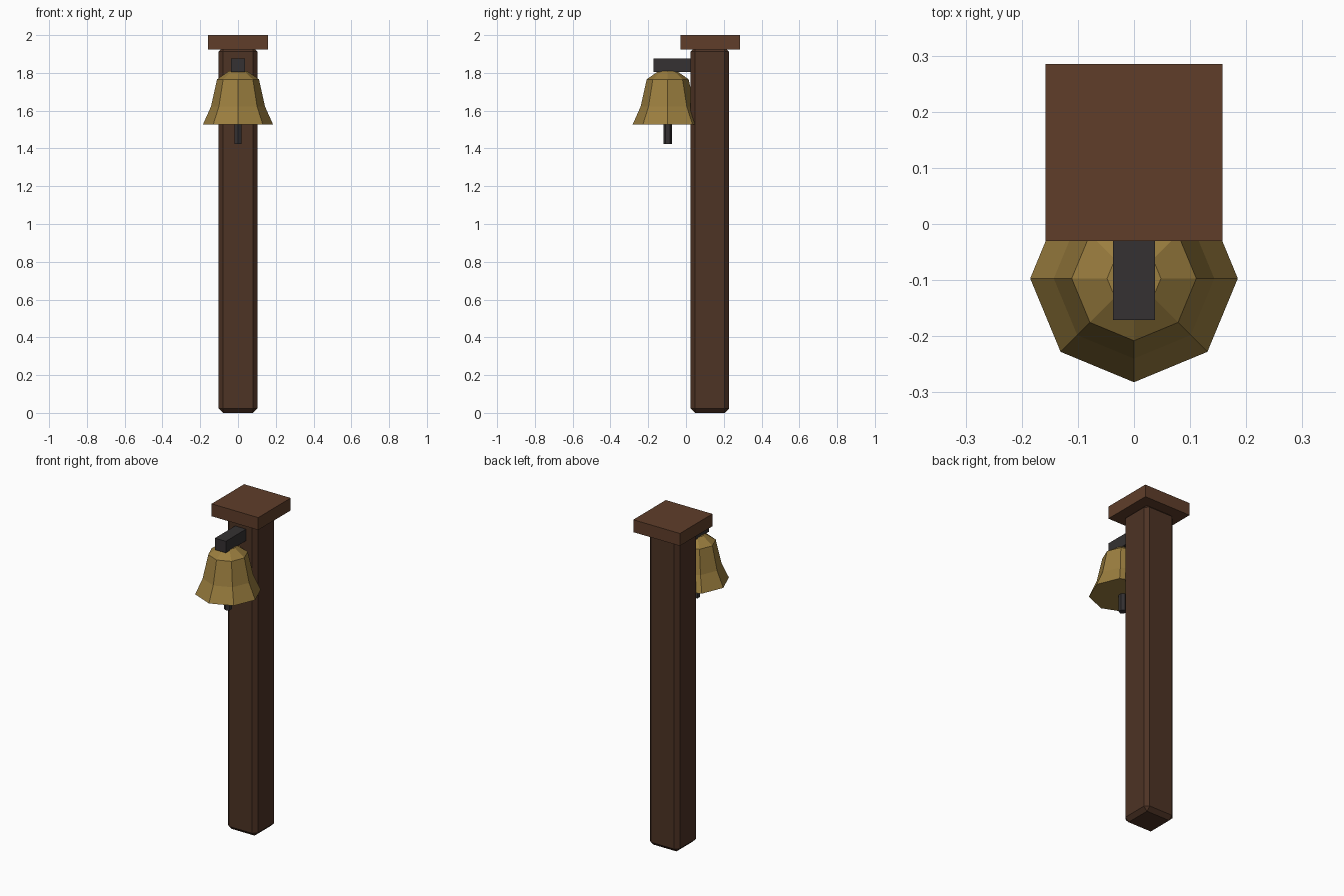
import bpy, bmesh, math

if "Cube" in bpy.data.objects:
    bpy.data.objects.remove(bpy.data.objects["Cube"])


def material(name, rgb):
    m = bpy.data.materials.new(name)
    m.diffuse_color = (*rgb, 1)
    m.use_nodes = True
    m.node_tree.nodes["Principled BSDF"].inputs["Base Color"].default_value = m.diffuse_color
    return m


dark_wood = material("dark_wood", (0.075, 0.033, 0.018))
cap_wood = material("cap_wood", (0.115, 0.048, 0.023))
brass = material("brass", (0.33, 0.21, 0.05))
iron = material("iron", (0.035, 0.031, 0.032))


def finish(bm, name, mat):
    bmesh.ops.recalc_face_normals(bm, faces=bm.faces)
    me = bpy.data.meshes.new(name)
    bm.to_mesh(me)
    bm.free()
    me.materials.append(mat)
    ob = bpy.data.objects.new(name, me)
    bpy.context.collection.objects.link(ob)
    return ob


def box(name, lo, hi, mat, bevel=0):
    bm = bmesh.new()
    bmesh.ops.create_cube(bm, size=1)
    for v in bm.verts:
        v.co = [(a + b) / 2 + c * (b - a) for a, b, c in zip(lo, hi, v.co)]
    if bevel:
        bmesh.ops.bevel(bm, geom=bm.edges[:], offset=bevel, segments=1,
                        affect='EDGES', profile=0.5)
    return finish(bm, name, mat)


def turned(name, profile, sides, y, start, mat):
    """Closed faceted solid from (radius, z) rings around a vertical axis."""
    bm = bmesh.new()
    rings = []
    for r, z in profile:
        angles = [start + math.tau * i / sides for i in range(sides)]
        rings.append([bm.verts.new((r * math.cos(a), y + r * math.sin(a), z)) for a in angles])
    for low, high in zip(rings, rings[1:]):
        for i in range(sides):
            j = (i + 1) % sides
            bm.faces.new((low[i], low[j], high[j], high[i]))
    bm.faces.new(rings[0])
    bm.faces.new(rings[-1])
    return finish(bm, name, mat)


# Chamfered post with flat cap
box("post", (-0.102, 0.025, 0), (0.102, 0.228, 1.935), dark_wood, 0.023)
box("post_cap", (-0.158, -0.03, 1.924), (0.158, 0.285, 2.0), cap_wood)

# Iron arm holding the bell
box("arm", (-0.037, -0.171, 1.805), (0.037, 0.06, 1.876), iron)

# Eight-sided flared bell and six-sided clapper
BELL_Y = -0.097
turned("bell", [(0.185, 1.528), (0.143, 1.622), (0.111, 1.766), (0.048, 1.81)],
       8, BELL_Y, 0, brass)
turned("clapper", [(0.022, 1.424), (0.022, 1.60)], 6, BELL_Y, math.pi / 2, iron)
